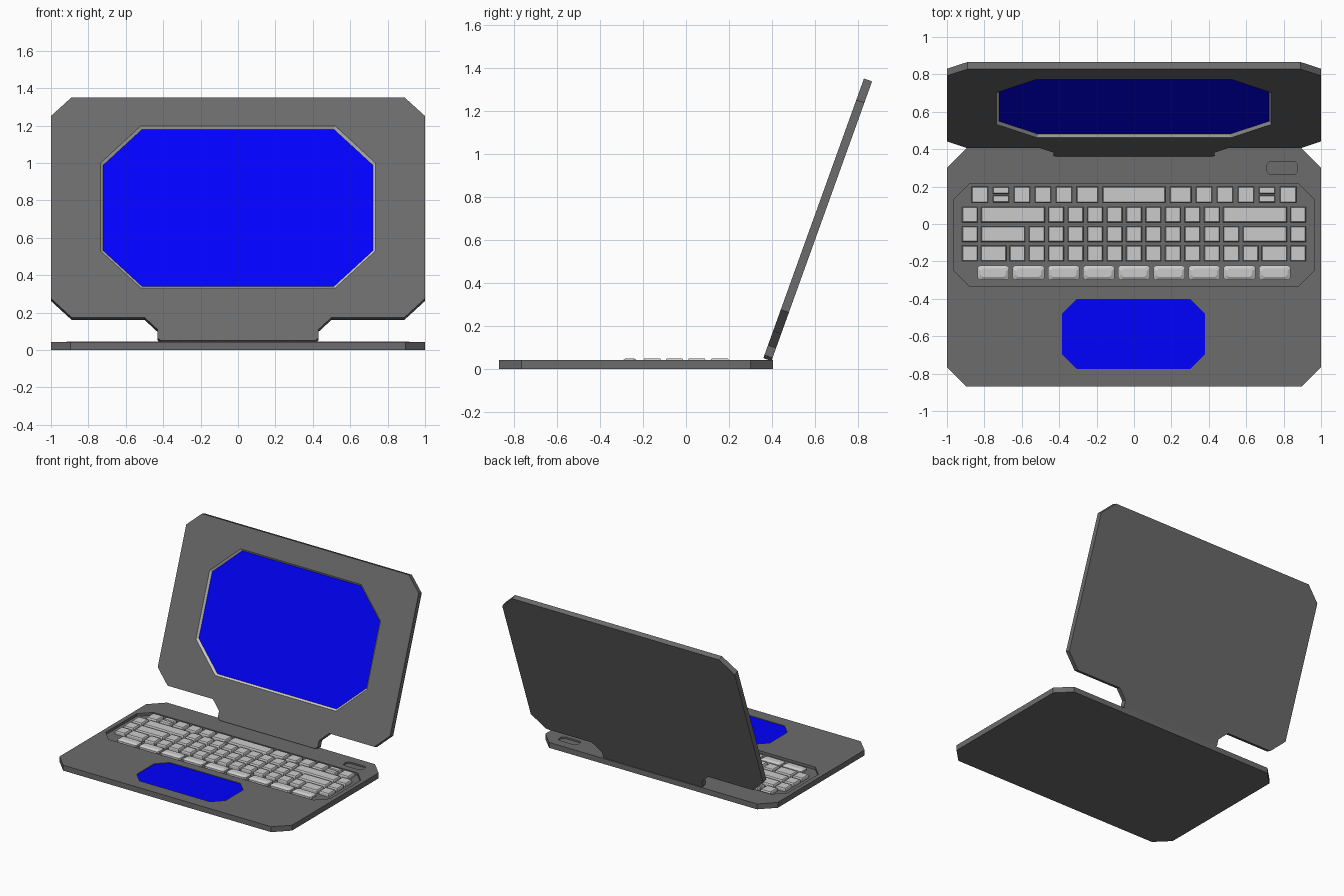
import bpy, bmesh, math
from mathutils import Matrix

if "Cube" in bpy.data.objects:
    bpy.data.objects.remove(bpy.data.objects["Cube"])


def material(name, rgb):
    m = bpy.data.materials.new(name)
    m.diffuse_color = (*rgb, 1)
    m.use_nodes = True
    m.node_tree.nodes["Principled BSDF"].inputs["Base Color"].default_value = m.diffuse_color
    return m


DARK = material("dark_grey", (0.15, 0.15, 0.15))
LIGHT = material("light_grey", (0.6, 0.6, 0.6))
BLUE = material("blue", (0.0, 0.0, 1.0))
TILT = Matrix.Translation((0, 0.36, 0.05)) @ Matrix.Rotation(math.radians(70.2), 4, 'X')


def octagon(x0, x1, y0, y1, cx, cy):
    return [(x0 + cx, y0), (x1 - cx, y0), (x1, y0 + cy), (x1, y1 - cy),
            (x1 - cx, y1), (x0 + cx, y1), (x0, y1 - cy), (x0, y0 + cy)]


def rect(cx, cy, w, d):
    return [(cx + sx * w / 2, cy + sy * d / 2) for sx, sy in ((-1, -1), (1, -1), (1, 1), (-1, 1))]


def loft(bm, rings, closed=False):
    """Skin a stack of (outline, z) rings; cap the ends or close it into a loop."""
    rows = [[bm.verts.new((x, y, z)) for x, y in pts] for pts, z in rings]
    pairs = list(zip(rows, rows[1:]))
    if closed:
        pairs.append((rows[-1], rows[0]))
    else:
        bm.faces.new(rows[0])
        bm.faces.new(rows[-1])
    for a, b in pairs:
        for i in range(len(a)):
            j = (i + 1) % len(a)
            bm.faces.new((a[i], a[j], b[j], b[i]))


def finish(name, bm, mat):
    bmesh.ops.recalc_face_normals(bm, faces=bm.faces)
    me = bpy.data.meshes.new(name)
    bm.to_mesh(me)
    bm.free()
    me.materials.append(mat)
    ob = bpy.data.objects.new(name, me)
    bpy.context.collection.objects.link(ob)
    return ob


def solid(name, rings, mat, closed=False):
    bm = bmesh.new()
    loft(bm, rings, closed)
    return finish(name, bm, mat)


def cut(ob, outline, z0, z1):
    """Sink a recess into ob, then discard the cutter."""
    tool = solid("cutter", [(outline, z0), (outline, z1)], DARK)
    tool.hide_render = True
    mod = ob.modifiers.new("recess", 'BOOLEAN')
    mod.operation, mod.solver, mod.object = 'DIFFERENCE', 'EXACT', tool
    bpy.context.view_layer.objects.active = ob
    bpy.ops.object.modifier_apply(modifier=mod.name)
    bpy.data.objects.remove(tool)


# Base with keyboard well, touchpad recess and power button slot
plate = octagon(-1, 1, -0.87, 0.405, 0.105, 0.105)
base = solid("base", [(plate, 0), (plate, 0.042)], DARK)
pad = octagon(-0.385, 0.38, -0.775, -0.4, 0.08, 0.08)
slot = []
for k, (cx, cy) in enumerate(((0.85, 0.31), (0.735, 0.31), (0.735, 0.29), (0.85, 0.29))):
    for s in range(4):
        a = math.radians(90 * k + 30 * s)
        slot.append((cx + 0.025 * math.cos(a), cy + 0.025 * math.sin(a)))
cut(base, octagon(-0.965, 0.965, -0.333, 0.215, 0.085, 0.085), 0.022, 0.1)
cut(base, pad, 0.034, 0.1)
cut(base, slot, 0.03, 0.1)
solid("touchpad", [(pad, 0.03), (pad, 0.037)], BLUE)

# Keys: (centre x, centre y, width, depth), listed row by row
keys = [(0, 0.157, 0.335, 0.085)]
for s in (-1, 1):
    for x, w in ((0.249, 0.115), (0.374, 0.087), (0.487, 0.087), (0.599, 0.087), (0.824, 0.087)):
        keys.append((s * x, 0.157, w, 0.085))
    for y in (0.18, 0.134):
        keys.append((s * 0.711, y, 0.087, 0.038))
for y, n, wx, ww in ((0.05, 4, 0.647, 0.342), (-0.054, 5, 0.7, 0.236), (-0.157, 6, 0.751, 0.136)):
    keys += [(i * 0.104, y, 0.083, 0.083) for i in range(-n, n + 1)]
    for s in (-1, 1):
        keys += [(s * wx, y, ww, 0.083), (s * 0.877, y, 0.083, 0.083)]
bm = bmesh.new()
for x, y, w, d in keys:
    loft(bm, [(rect(x, y, w, d), 0.02), (rect(x, y, w, d), 0.04),
              (rect(x, y, w - 0.008, d - 0.008), 0.047)])
finish("keys", bm, LIGHT)

# Front row of larger keys with sloped rims
bm = bmesh.new()
for i in range(-4, 5):
    def cap(inset):
        return octagon(i * 0.188 - 0.085 + inset, i * 0.188 + 0.085 - inset,
                       -0.3 + inset, -0.222 - inset, 0.012, 0.012)
    loft(bm, [(cap(0), 0.02), (cap(0), 0.036), (cap(0.017), 0.047)])
finish("front_row_keys", bm, LIGHT)

# Lid with a narrow hinge neck, modelled flat and then tilted
half = [(0.41, 0), (0.43, 0.015), (0.43, 0.064), (0.5, 0.133), (0.89, 0.133),
        (1, 0.24), (1, 1.277), (0.89, 1.383)]
outline = half + [(-x, y) for x, y in reversed(half)]
lid = solid("lid", [(outline, -0.04), (outline, 0)], DARK)
rim = octagon(-0.735, 0.735, 0.3, 1.22, 0.215, 0.21)
glass = octagon(-0.722, 0.722, 0.313, 1.207, 0.21, 0.205)
cut(lid, rim, -0.018, 0.1)

# Sloped light bezel and the display it surrounds
bezel = solid("bezel", [(rim, -0.018), (rim, 0), (glass, -0.015), (glass, -0.018)], LIGHT, True)
screen = solid("screen", [(glass, -0.018), (glass, -0.015)], BLUE)
for ob in (lid, bezel, screen):
    ob.data.transform(TILT)
